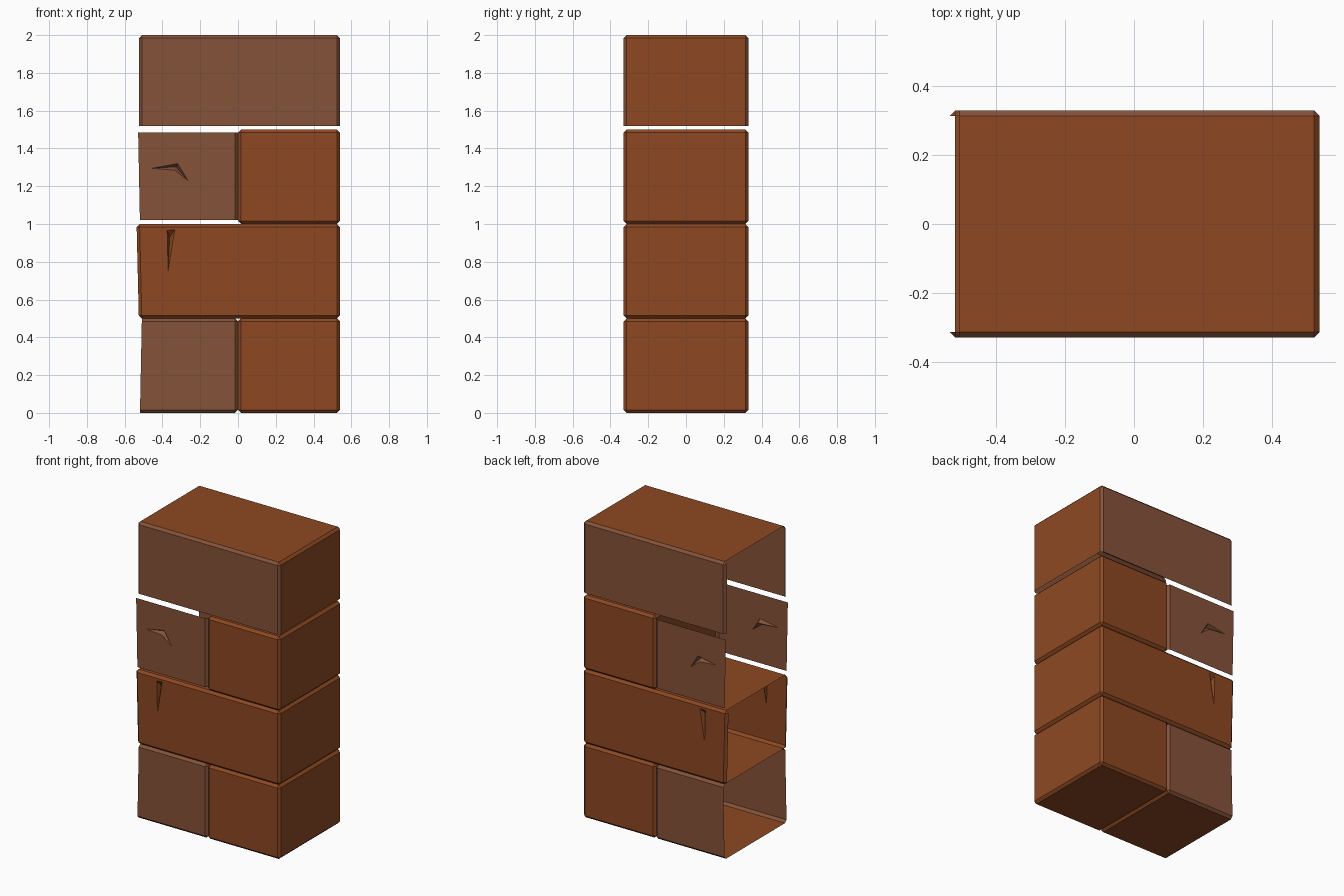
import bpy, bmesh
from mathutils import Vector

if "Cube" in bpy.data.objects:
    bpy.data.objects.remove(bpy.data.objects["Cube"])

C = 0.016      # chamfer width
HALF_Y = 0.33  # half depth of the wall


def material(name, rgb):
    m = bpy.data.materials.new(name)
    m.diffuse_color = (*rgb, 1)
    m.use_nodes = True
    m.node_tree.nodes["Principled BSDF"].inputs["Base Color"].default_value = m.diffuse_color
    return m


BRICK = material("orange_brick", (0.27, 0.066, 0.016))
DULL = material("dull_brick", (0.235, 0.084, 0.041))


def add_crack(bm, face, outline, apex, depth):
    """Cut an outline into a flat front/back face and sink it to a point."""
    sign = 1 if face.normal.y > 0 else -1
    y = face.verts[0].co.y
    edges = list(face.edges)
    bmesh.ops.delete(bm, geom=[face], context='FACES_ONLY')
    ring = [bm.verts.new((x, y, z)) for x, z in outline]
    n = len(ring)
    edges += [bm.edges.new((ring[i], ring[(i + 1) % n])) for i in range(n)]
    res = bmesh.ops.triangle_fill(bm, edges=edges, use_beauty=True,
                                  normal=Vector((0, sign, 0)))
    faces = [f for f in res["geom"] if isinstance(f, bmesh.types.BMFace)]
    tip = bm.verts.new((apex[0], y - sign * depth, apex[1]))
    pit = [bm.faces.new((ring[i], ring[(i + 1) % n], tip)) for i in range(n)]
    for f in faces + pit:
        f.normal_update()
        if f.normal.y * sign < 0:
            f.normal_flip()
    return pit


def brick(name, x0, x1, z0, z1, drop=None, dull=False, lean=(0, 0), crack=None):
    """Chamfered brick; drop(n) says which faces are left open."""
    bm = bmesh.new()
    bmesh.ops.create_cube(bm, size=1)
    for v in bm.verts:
        v.co = ((x0 + x1) / 2 + v.co.x * (x1 - x0), v.co.y * 2 * HALF_Y,
                (z0 + z1) / 2 + v.co.z * (z1 - z0))
    bmesh.ops.bevel(bm, geom=bm.edges[:], offset=C, segments=1,
                    affect='EDGES', profile=0.5)
    bm.normal_update()
    if drop:
        bmesh.ops.delete(bm, geom=[f for f in bm.faces if drop(f.normal)],
                         context='FACES')
    # slightly uneven broken end
    for v in bm.verts:
        if v.co.x < x0 + C * 1.5:
            t = (v.co.z - z0) / (z1 - z0)
            v.co.x += lean[0] * (1 - t) + lean[1] * t
    bm.normal_update()
    for f in bm.faces:
        f.material_index = 1 if dull and abs(f.normal.y) > 0.3 else 0
    if crack:
        for f in [f for f in bm.faces if abs(f.normal.y) > 0.9]:
            add_crack(bm, f, *crack)
        for f in bm.faces:
            if abs(f.normal.y) > 0.05:
                f.material_index = 1 if dull else f.material_index
    me = bpy.data.meshes.new(name)
    bm.to_mesh(me)
    bm.free()
    me.materials.append(BRICK)
    me.materials.append(DULL)
    ob = bpy.data.objects.new(name, me)
    bpy.context.collection.objects.link(ob)
    return ob


def open_left(n):
    return n.x < -0.3 and abs(n.y) < 0.3


# bottom course: open-ended dull brick and whole brick
brick("bottom_left_brick", -0.535, 0, 0, 0.5, dull=True, lean=(0, 0.01),
      drop=lambda n: n.x < -0.3 or n.x > 0.9 or n.z > 0.9)
brick("bottom_right_brick", 0, 0.54, 0, 0.5)

# second course: long cracked brick, open at the left end
brick("long_cracked_brick", -0.525, 0.54, 0.5, 1.0, drop=open_left,
      lean=(0, -0.012),
      crack=([(-0.375, 0.965), (-0.335, 0.97), (-0.37, 0.75)],
             (-0.362, 0.93), 0.03))

# third course: two chipped face plates and a whole brick
brick("chipped_face_plates", -0.535, 0, 1.004, 1.5, dull=True, lean=(0, -0.01),
      drop=lambda n: abs(n.z) > 0.3 or n.x < -0.3 or n.x > 0.9,
      crack=([(-0.455, 1.295), (-0.32, 1.32), (-0.265, 1.23), (-0.335, 1.285)],
             (-0.328, 1.303), 0.03))
brick("third_right_brick", 0, 0.54, 1.0, 1.5)

# top course: cap brick open underneath and at the left end
brick("cap_brick", -0.524, 0.54, 1.502, 2.0, dull=True,
      drop=lambda n: n.z < -0.3 or open_left(n))
